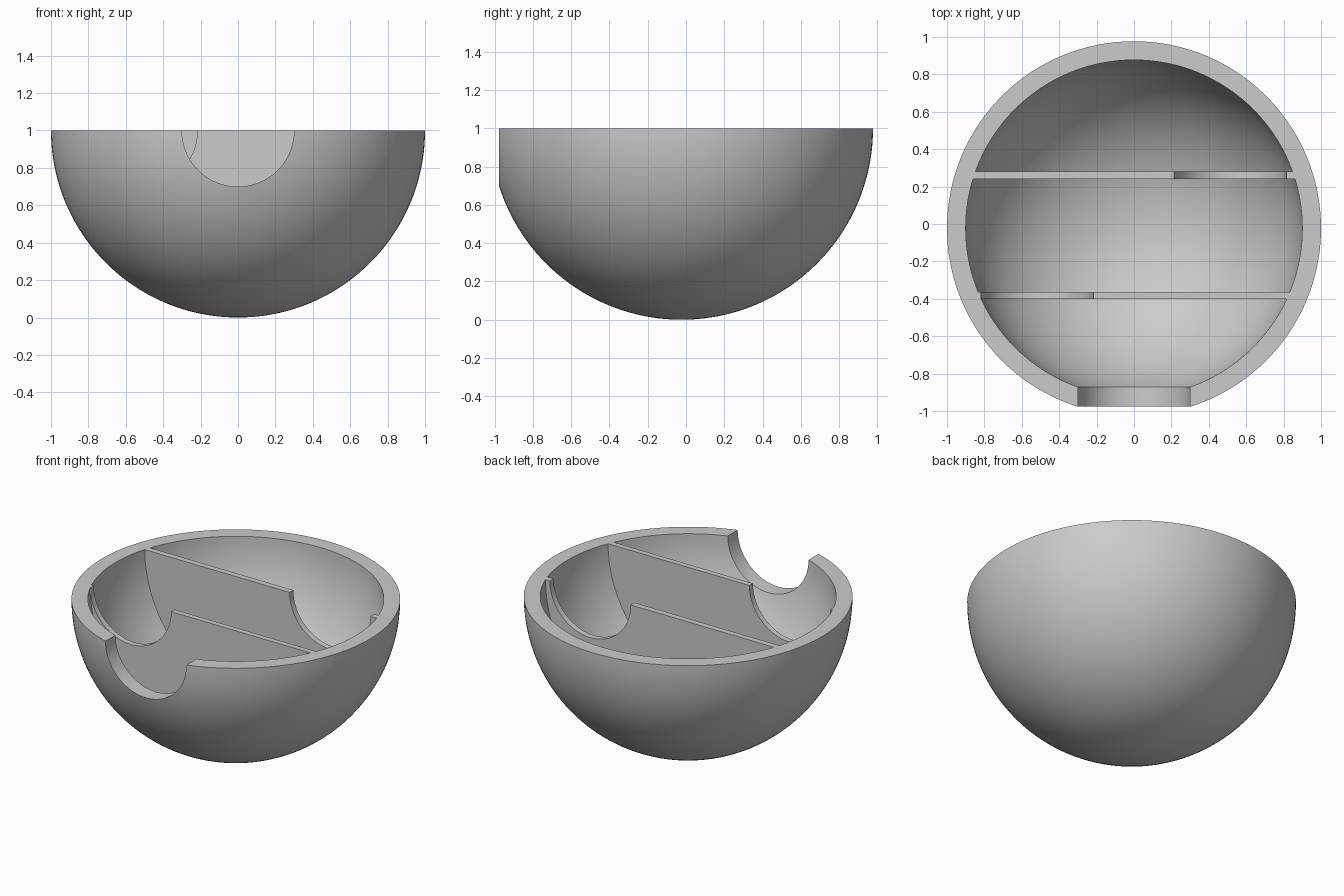
import bpy, bmesh, math
from mathutils import Matrix

cube = bpy.data.objects.get("Cube")
if cube:
    bpy.data.objects.remove(cube, do_unlink=True)

OUTER, INNER, HOLE = 1.0, 0.9, 0.3
CENTRE_Y = -0.023   # sphere centre in depth
TOP = 1.0           # height of the flat rim

grey = bpy.data.materials.new("light grey")
grey.use_nodes = True
grey.diffuse_color = (0.6, 0.6, 0.6, 1)
grey.node_tree.nodes["Principled BSDF"].inputs["Base Color"].default_value = (0.6, 0.6, 0.6, 1)


def finish(bm, name):
    bmesh.ops.recalc_face_normals(bm, faces=bm.faces)
    mesh = bpy.data.meshes.new(name)
    bm.to_mesh(mesh)
    bm.free()
    mesh.materials.append(grey)
    obj = bpy.data.objects.new(name, mesh)
    bpy.context.collection.objects.link(obj)
    return obj


def cut_hole(obj, x, y, depth):
    """Cut a round opening running front to back, centred on the rim plane."""
    bm = bmesh.new()
    bmesh.ops.create_cone(bm, cap_ends=True, segments=96, radius1=HOLE, radius2=HOLE, depth=depth,
                          matrix=Matrix.Translation((x, y, TOP)) @ Matrix.Rotation(math.pi / 2, 4, 'X'))
    cutter = finish(bm, "hole_cutter")
    cutter.hide_render = True
    mod = obj.modifiers.new("hole", 'BOOLEAN')
    mod.operation, mod.solver, mod.object = 'DIFFERENCE', 'EXACT', cutter
    bpy.ops.object.select_all(action='DESELECT')
    bpy.context.view_layer.objects.active = obj
    obj.select_set(True)
    bpy.ops.object.modifier_apply(modifier=mod.name)
    bpy.data.objects.remove(cutter, do_unlink=True)
    bpy.ops.object.shade_smooth_by_angle(angle=math.radians(30))


def make_bowl():
    """Thick half shell, turned from a quarter ring profile."""
    bm = bmesh.new()
    n = 40
    arc = [i / n * math.pi / 2 for i in range(n + 1)]
    profile = [(OUTER * math.sin(a), TOP - OUTER * math.cos(a)) for a in arc]
    profile += [(INNER * math.sin(a), TOP - INNER * math.cos(a)) for a in reversed(arc)]
    verts = [bm.verts.new((r, CENTRE_Y, z)) for r, z in profile]
    edges = [bm.edges.new(pair) for pair in zip(verts, verts[1:])]
    bmesh.ops.spin(bm, geom=verts + edges, cent=(0, CENTRE_Y, 0), axis=(0, 0, 1),
                   angle=math.tau, steps=128)
    bmesh.ops.remove_doubles(bm, verts=bm.verts, dist=0.0001)
    return finish(bm, "bowl_shell")


def make_wall(name, y0, y1):
    """Half-disc divider whose curved edge follows the inside of the bowl."""
    bm = bmesh.new()
    n = 80
    rings = []
    for y in (y0, y1):
        r = math.sqrt((INNER + 0.003) ** 2 - (y - CENTRE_Y) ** 2)
        rings.append([bm.verts.new((r * math.cos(a), y, TOP - r * math.sin(a)))
                      for a in (i / n * math.pi for i in range(n + 1))])
    front, back = rings
    bm.faces.new(front)
    bm.faces.new(back[::-1])
    for i in range(n + 1):
        j = (i + 1) % (n + 1)
        bm.faces.new((front[i], front[j], back[j], back[i]))
    return finish(bm, name)


# Outer shell with the front entrance
cut_hole(make_bowl(), 0, -0.9, 0.6)

# Inner dividers with passages at opposite ends
cut_hole(make_wall("front_divider", -0.4, -0.363), -0.517, -0.38, 0.3)
cut_hole(make_wall("back_divider", 0.24, 0.28), 0.515, 0.26, 0.3)
